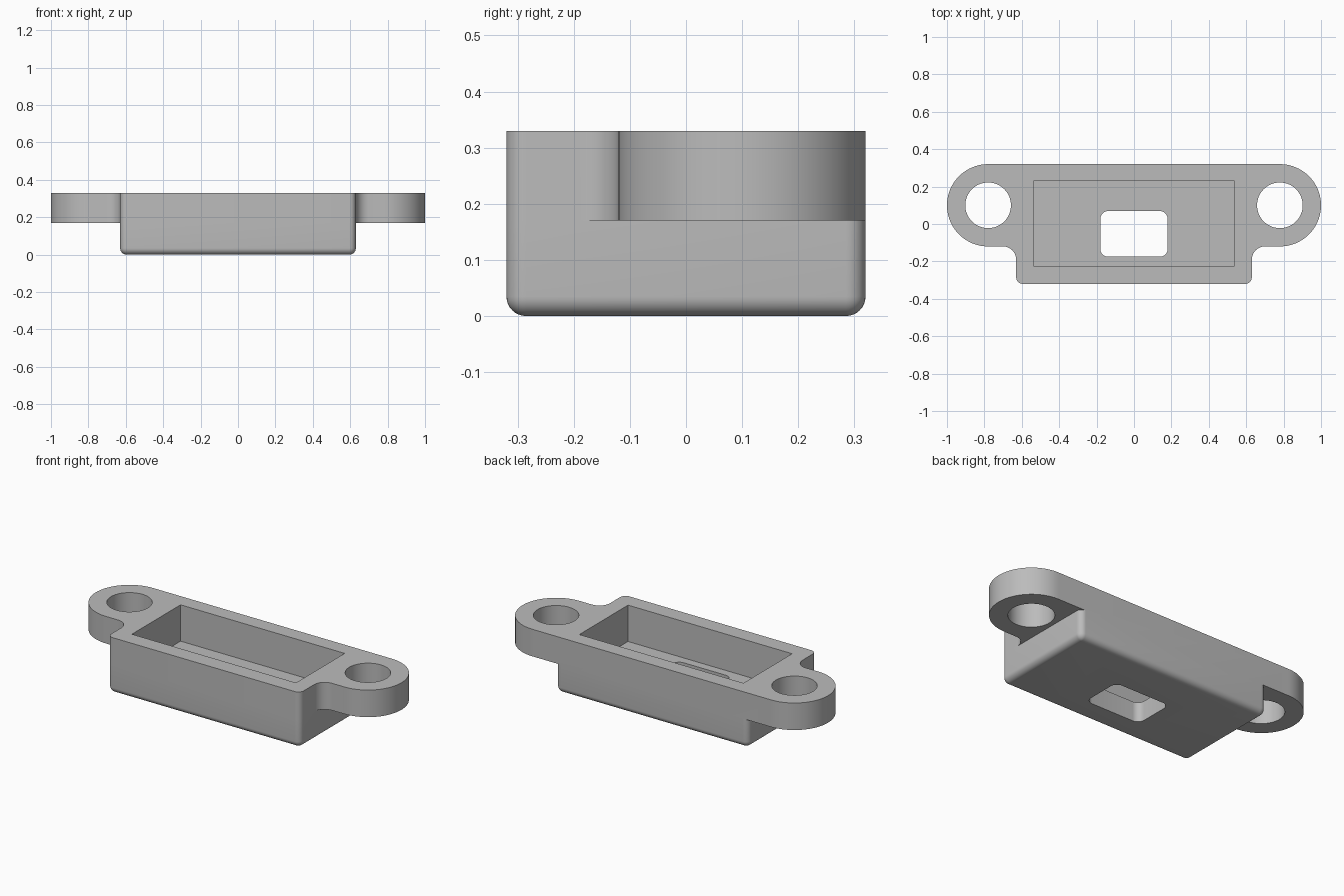
import bpy, bmesh, math

cube = bpy.data.objects.get("Cube")
if cube:
    bpy.data.objects.remove(cube, do_unlink=True)

# Overall sizes
HX, HY, TOP, LEDGE, FLOOR = 0.63, 0.32, 0.33, 0.17, 0.115
EAR_X, EAR_Y, EAR_R, HOLE_R = 0.78, 0.1, 0.22, 0.122
EDGE_R, FILLET_R = 0.035, 0.07

grey = bpy.data.materials.new("plain grey")
grey.use_nodes = True
grey.diffuse_color = (0.5, 0.5, 0.5, 1)
grey.node_tree.nodes["Principled BSDF"].inputs["Base Color"].default_value = (0.5, 0.5, 0.5, 1)


def arc(cx, cy, r, start, end, n=8):
    angles = [math.radians(start + (end - start) * i / n) for i in range(n + 1)]
    return [(cx + r * math.cos(a), cy + r * math.sin(a)) for a in angles]


def rounded_rect(hx, hy, r, cy=0):
    corners = ((1, 1), (-1, 1), (-1, -1), (1, -1))
    return [p for i, (sx, sy) in enumerate(corners)
            for p in arc(sx * (hx - r), cy + sy * (hy - r), r, 90 * i, 90 * i + 90)]


def stack(name, layers):
    """Solid through equal-length outlines, given as (height, points)."""
    bm = bmesh.new()
    rings = [[bm.verts.new((x, y, z)) for x, y in pts] for z, pts in layers]
    bm.faces.new(rings[0][::-1])
    bm.faces.new(rings[-1])
    for low, high in zip(rings, rings[1:]):
        for i in range(len(low)):
            j = (i + 1) % len(low)
            bm.faces.new((low[i], low[j], high[j], high[i]))
    bmesh.ops.remove_doubles(bm, verts=bm.verts, dist=1e-5)
    bmesh.ops.recalc_face_normals(bm, faces=bm.faces)
    mesh = bpy.data.meshes.new(name)
    bm.to_mesh(mesh)
    bm.free()
    mesh.materials.append(grey)
    obj = bpy.data.objects.new(name, mesh)
    bpy.context.collection.objects.link(obj)
    return obj


def combine(target, other, operation):
    mod = target.modifiers.new(operation.lower(), "BOOLEAN")
    mod.operation, mod.object, mod.solver = operation, other, "EXACT"
    bpy.context.view_layer.objects.active = target
    bpy.ops.object.modifier_apply(modifier=mod.name)
    bpy.data.objects.remove(other, do_unlink=True)


# Upper plate with round ears blended into the front block
right_half = arc(HX - EDGE_R, -HY + EDGE_R, EDGE_R, -90, 0)
right_half += arc(HX + FILLET_R, EAR_Y - EAR_R - FILLET_R, FILLET_R, 180, 90)
right_half += arc(EAR_X, EAR_Y, EAR_R, -90, 90, 40)
outline = right_half + [(-x, y) for x, y in reversed(right_half)]
housing = stack("housing", [(LEDGE, outline), (TOP, outline)])

# Lower box with rounded corners and underside edge
layers = []
for i in range(9):
    t = math.radians(90 * i / 8)
    inset = EDGE_R * (1 - math.sin(t))
    layers.append((EDGE_R * (1 - math.cos(t)),
                   rounded_rect(HX - inset, HY - inset, EDGE_R - inset)))
layers.append((LEDGE, rounded_rect(HX, HY, EDGE_R)))
combine(housing, stack("lower_box", layers), "UNION")

# Rectangular pocket
pocket = [(0.537, -0.225), (0.537, 0.23), (-0.537, 0.23), (-0.537, -0.225)]
combine(housing, stack("pocket", [(FLOOR, pocket), (TOP + 0.1, pocket)]), "DIFFERENCE")

# Rounded window through the floor
window = rounded_rect(0.18, 0.122, 0.042, -0.053)
combine(housing, stack("window", [(-0.1, window), (LEDGE + 0.05, window)]), "DIFFERENCE")

# Screw holes in the ears
for side in (-1, 1):
    ring = arc(side * EAR_X, EAR_Y, HOLE_R, 0, 360, 64)[:-1]
    combine(housing, stack("screw_hole", [(0.05, ring), (TOP + 0.1, ring)]), "DIFFERENCE")

bpy.ops.object.select_all(action="DESELECT")
housing.select_set(True)
bpy.context.view_layer.objects.active = housing
bpy.ops.object.shade_smooth_by_angle(angle=math.radians(30))
